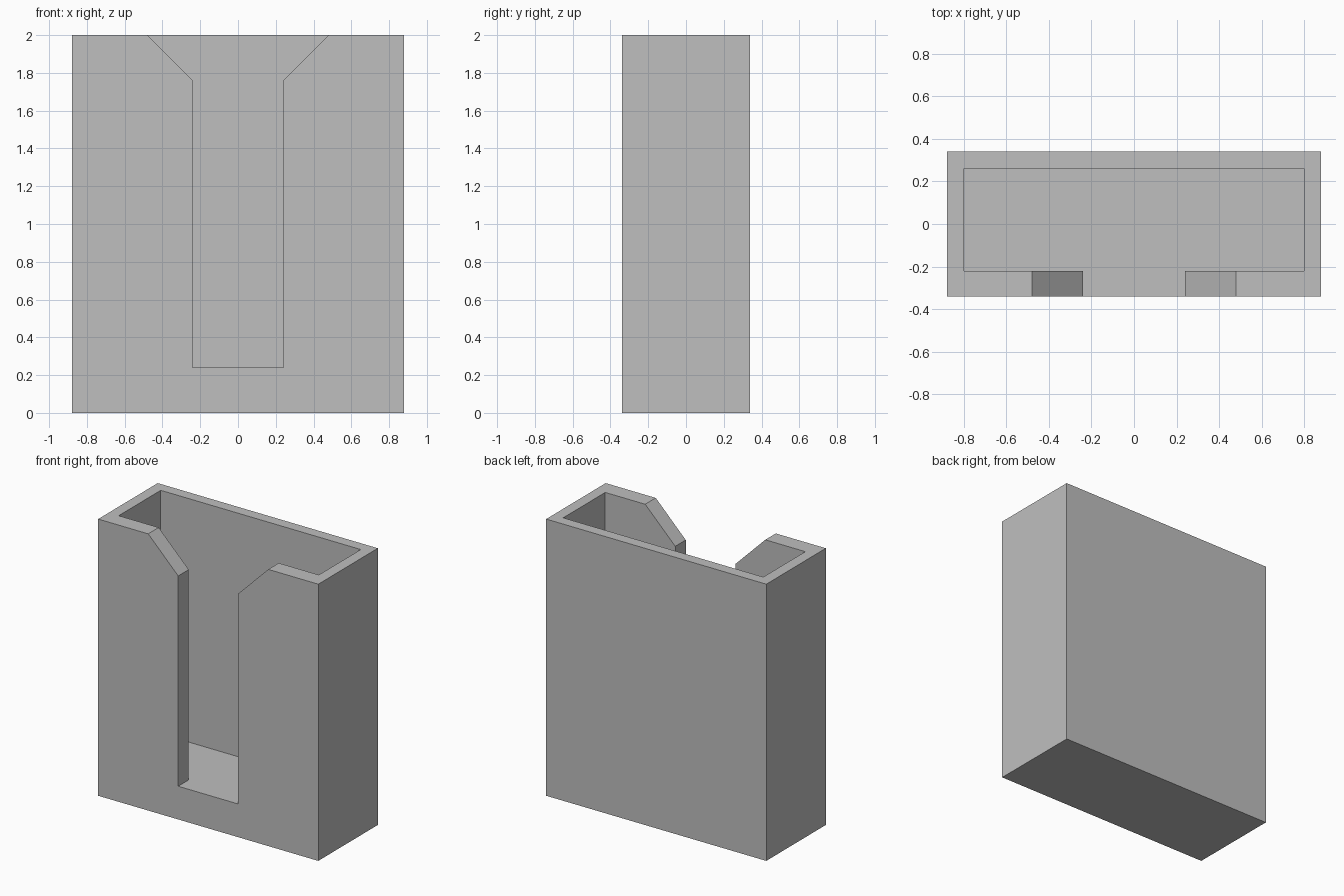
import bpy
import bmesh
from mathutils import Vector

cube = bpy.data.objects.get("Cube")
if cube:
    bpy.data.objects.remove(cube, do_unlink=True)

grey = bpy.data.materials.new("light_grey")
grey.use_nodes = True
colour = (0.52, 0.52, 0.52, 1)
grey.diffuse_color = colour
grey.node_tree.nodes["Principled BSDF"].inputs["Base Color"].default_value = colour


def prism(name, outline, depth):
    """Extrude a closed outline along the depth vector."""
    bm = bmesh.new()
    face = bm.faces.new([bm.verts.new(p) for p in outline])
    result = bmesh.ops.extrude_face_region(bm, geom=[face], use_keep_orig=True)
    moved = [v for v in result["geom"] if isinstance(v, bmesh.types.BMVert)]
    bmesh.ops.translate(bm, verts=moved, vec=Vector(depth))
    bmesh.ops.recalc_face_normals(bm, faces=bm.faces)
    mesh = bpy.data.meshes.new(name)
    bm.to_mesh(mesh)
    bm.free()
    mesh.materials.append(grey)
    obj = bpy.data.objects.new(name, mesh)
    bpy.context.collection.objects.link(obj)
    return obj


def box(name, x, y0, y1, z0, z1):
    outline = [(-x, y0, z0), (x, y0, z0), (x, y1, z0), (-x, y1, z0)]
    return prism(name, outline, (0, 0, z1 - z0))


def cut(target, cutter):
    """Subtract the cutter, apply the result and discard the cutter."""
    cutter.hide_render = True
    mod = target.modifiers.new("cut", "BOOLEAN")
    mod.operation = "DIFFERENCE"
    mod.solver = "EXACT"
    mod.object = cutter
    bpy.context.view_layer.objects.active = target
    bpy.ops.object.modifier_apply(modifier=mod.name)
    bpy.data.objects.remove(cutter, do_unlink=True)


FLOOR = 0.24

# Open-topped holder with a thicker front wall
holder = box("holder_body", 0.88, -0.34, 0.34, 0, 2)
cut(holder, box("cavity_cutter", 0.8, -0.22, 0.26, FLOOR, 2.2))

# Front slot, flared at the top and level with the cavity floor
half = [(0.24, FLOOR), (0.24, 1.76), (0.72, 2.24)]
profile = half + [(-x, z) for x, z in reversed(half)]
cut(holder, prism("slot_cutter", [(x, -0.5, z) for x, z in profile], (0, 0.4, 0)))
